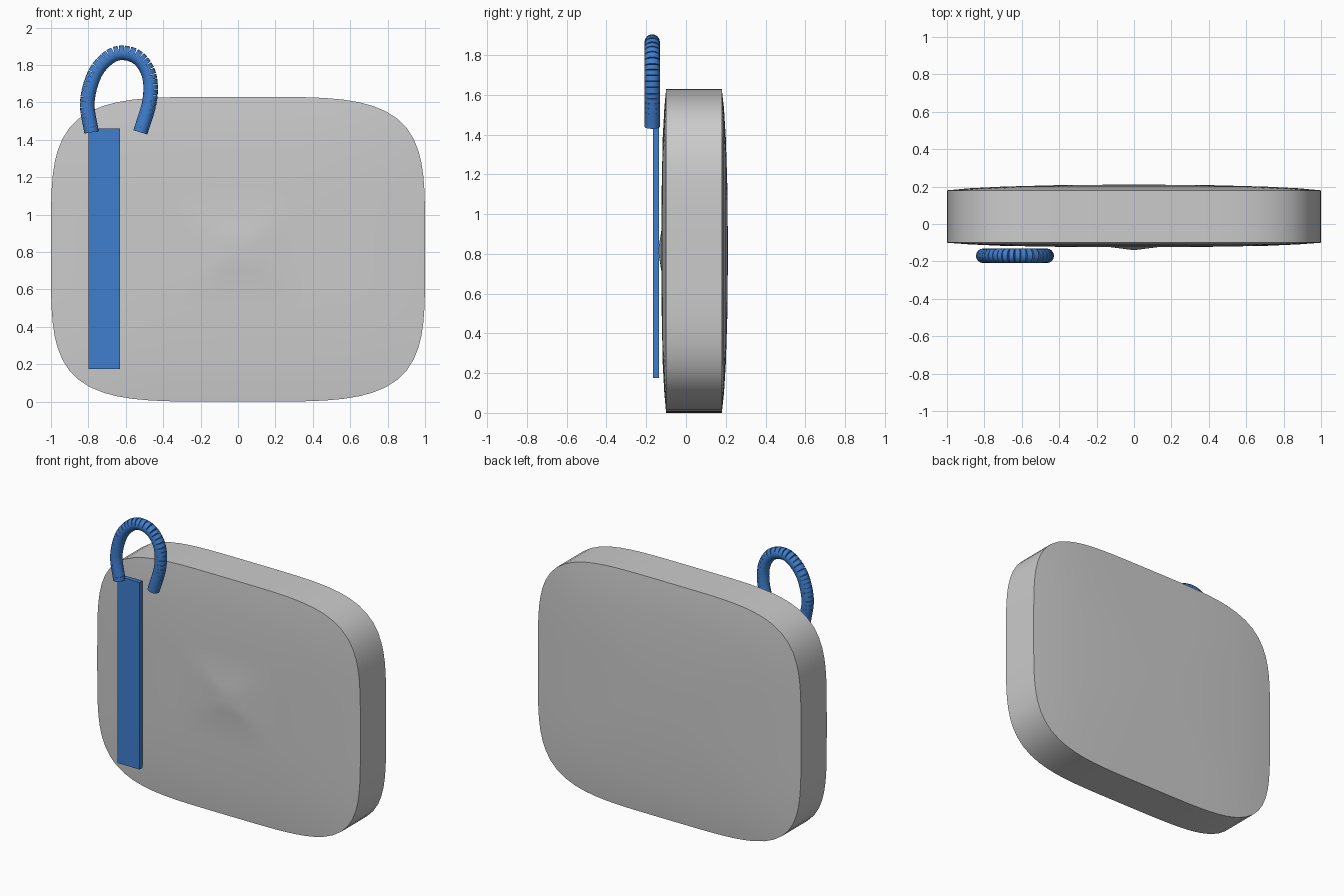
import bpy, bmesh, math
from mathutils import Vector, Matrix

if "Cube" in bpy.data.objects:
    bpy.data.objects.remove(bpy.data.objects["Cube"])

HALF_W, HALF_H = 1.0, 0.815
blue = bpy.data.materials.new("blue")
blue.diffuse_color = (0.05, 0.21, 0.62, 1)
blue.use_nodes = True
blue.node_tree.nodes["Principled BSDF"].inputs["Base Color"].default_value = blue.diffuse_color


def finish(bm, name, mat=None):
    bmesh.ops.recalc_face_normals(bm, faces=bm.faces)
    mesh = bpy.data.meshes.new(name)
    bm.to_mesh(mesh)
    bm.free()
    obj = bpy.data.objects.new(name, mesh)
    bpy.context.collection.objects.link(obj)
    if mat:
        mesh.materials.append(mat)
    return obj


def smooth(obj, angle):
    bpy.ops.object.select_all(action='DESELECT')
    obj.select_set(True)
    bpy.context.view_layer.objects.active = obj
    bpy.ops.object.shade_smooth_by_angle(angle=math.radians(angle))


def outline(s, y, n=4.4, steps=96):
    """Rounded-rectangle ring in the xz plane, scaled by s."""
    pts = []
    for i in range(steps):
        a = 2 * math.pi * i / steps
        c, d = math.cos(a), math.sin(a)
        r = s / (abs(c) ** n + abs(d) ** n) ** (1 / n)
        pts.append((HALF_W * r * c, y, HALF_H + HALF_H * r * d))
    return pts


# Padded body: rings from the front centre, over the rim, to the back centre
rings = [(0.125, -0.124), (0.4, -0.122), (0.7, -0.117), (0.88, -0.109), (1, -0.10),
         (1, 0.18), (0.88, 0.191), (0.7, 0.2), (0.4, 0.208), (0.15, 0.21)]
bm = bmesh.new()
loops = [[bm.verts.new(p) for p in outline(s, y)] for s, y in rings]
count = len(loops[0])
for a, b in zip(loops, loops[1:]):
    for i in range(count):
        j = (i + 1) % count
        bm.faces.new((a[i], a[j], b[j], b[i]))
for loop, y in ((loops[0], -0.14), (loops[-1], 0.21)):
    tip = bm.verts.new((0, y, HALF_H))
    for i in range(count):
        bm.faces.new((loop[i], loop[(i + 1) % count], tip))
smooth(finish(bm, "padded_body"), 30)

# Flat strap
bm = bmesh.new()
bmesh.ops.create_cube(bm, size=1, matrix=Matrix.Translation((-0.715, -0.152, 0.8175))
                      @ Matrix.Diagonal((0.17, 0.03, 1.285, 1)))
finish(bm, "strap", blue)

# Hook: short cylinders chained along a smooth path
path = [(-0.783, 1.44), (-0.806, 1.60), (-0.765, 1.755), (-0.685, 1.845), (-0.61, 1.865),
        (-0.53, 1.835), (-0.475, 1.745), (-0.472, 1.61), (-0.522, 1.44)]
pts = [Vector((x, -0.17, z)) for x, z in path]
ctrl = [2 * pts[0] - pts[1]] + pts + [2 * pts[-1] - pts[-2]]
curve = []
for p0, p1, p2, p3 in zip(ctrl, ctrl[1:], ctrl[2:], ctrl[3:]):
    steps = max(3, round((p2 - p1).length / 0.027))
    for k in range(steps):
        t = k / steps
        curve.append(0.5 * (2 * p1 + (p2 - p0) * t + (2 * p0 - 5 * p1 + 4 * p2 - p3) * t * t
                            + (3 * p1 - p0 - 3 * p2 + p3) * t ** 3))
curve.append(pts[-1])
bm = bmesh.new()
for a, b in zip(curve, curve[1:]):
    d = b - a
    turn = Vector((0, 0, 1)).rotation_difference(d).to_matrix().to_4x4()
    bmesh.ops.create_cone(bm, cap_ends=True, segments=16, radius1=0.039, radius2=0.039,
                          depth=d.length, matrix=Matrix.Translation((a + b) / 2) @ turn)
smooth(finish(bm, "hook", blue), 30)
